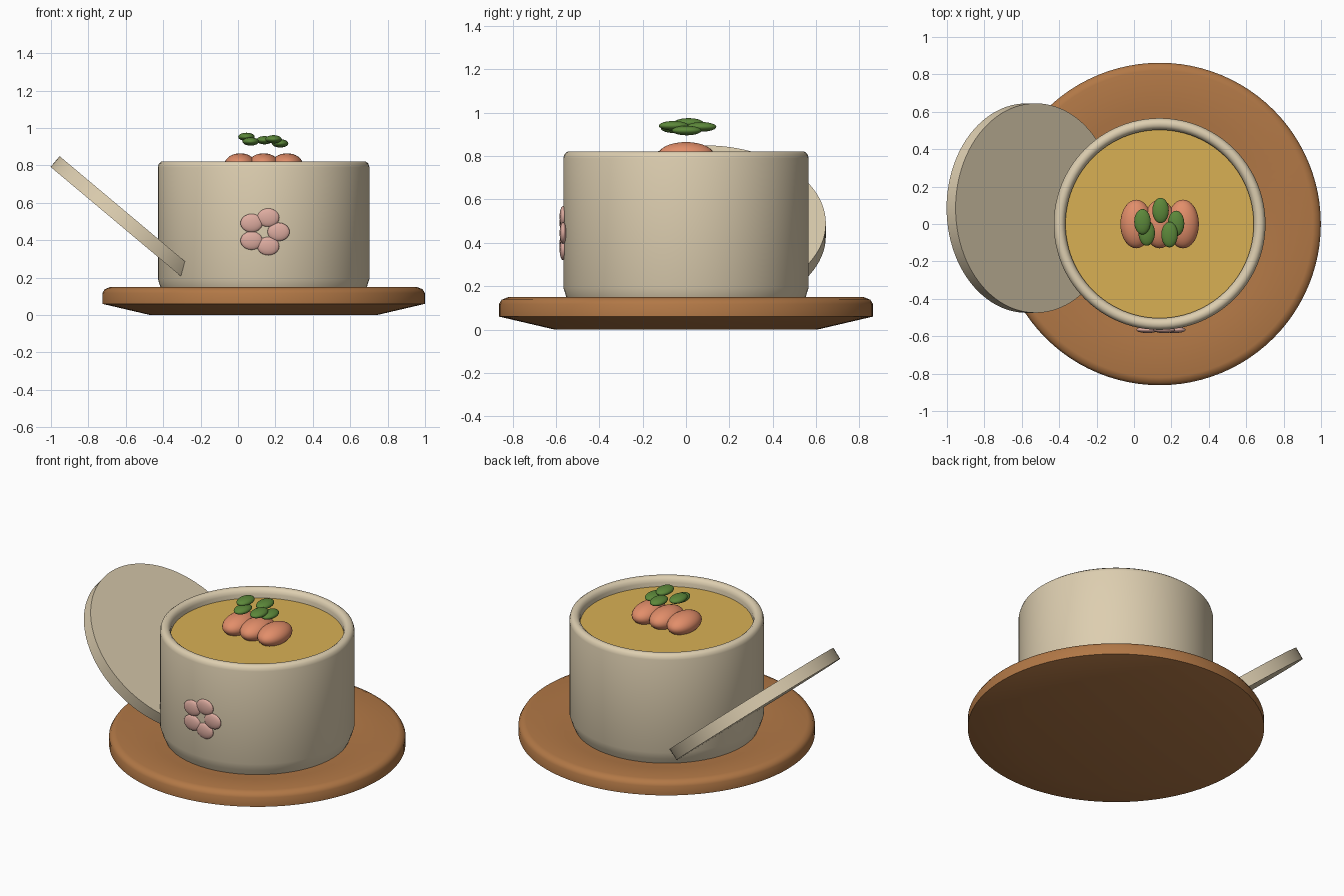
import bpy, bmesh, math
from mathutils import Matrix

if "Cube" in bpy.data.objects:
    bpy.data.objects.remove(bpy.data.objects["Cube"])

CX = 0.137  # shared axis of plate and pot


def srgb(r, g, b):
    lin = [((c / 255 + 0.055) / 1.055) ** 2.4 for c in (r, g, b)]
    return (*lin, 1.0)


def material(name, *rgb):
    m = bpy.data.materials.new(name)
    m.diffuse_color = srgb(*rgb)
    m.use_nodes = True
    m.node_tree.nodes["Principled BSDF"].inputs["Base Color"].default_value = m.diffuse_color
    return m


CERAMIC = material("cream ceramic", 221, 206, 176)
WOOD = material("brown wood", 178, 120, 70)
SOUP = material("golden soup", 217, 176, 84)
CARROT = material("orange carrot", 226, 142, 106)
LEAF = material("green leaf", 92, 136, 58)
PETAL = material("pink petal", 222, 172, 160)


def finish(bm, name, mat, angle=40):
    bmesh.ops.recalc_face_normals(bm, faces=bm.faces)
    me = bpy.data.meshes.new(name)
    bm.to_mesh(me)
    bm.free()
    me.materials.append(mat)
    ob = bpy.data.objects.new(name, me)
    bpy.context.collection.objects.link(ob)
    bpy.ops.object.select_all(action='DESELECT')
    ob.select_set(True)
    bpy.context.view_layer.objects.active = ob
    bpy.ops.object.shade_smooth_by_angle(angle=math.radians(angle))
    return ob


def lathe(name, profile, mat, angle=40, steps=96):
    """Spin a closed (radius, z) profile that starts and ends on the axis."""
    bm = bmesh.new()
    vs = [bm.verts.new((r, 0, z)) for r, z in profile]
    es = [bm.edges.new(p) for p in zip(vs, vs[1:])]
    bmesh.ops.spin(bm, geom=vs + es, cent=(0, 0, 0), axis=(0, 0, 1),
                   angle=math.tau, steps=steps, use_duplicate=False)
    bmesh.ops.remove_doubles(bm, verts=bm.verts, dist=1e-4)
    ob = finish(bm, name, mat, angle)
    ob.location.x = CX
    return ob


def ellipsoid(name, loc, radii, mat):
    bm = bmesh.new()
    bmesh.ops.create_uvsphere(bm, u_segments=32, v_segments=16, radius=1,
                              matrix=Matrix.Diagonal((*radii, 1)))
    finish(bm, name, mat, 180).location = loc


# Wooden plate with a shallow dip
lathe("plate", [(0, 0), (0.605, 0), (0.862, 0.06), (0.862, 0.118), (0.85, 0.138),
                (0.82, 0.15), (0.60, 0.115), (0, 0.115)], WOOD, 50)

# Pot with bevelled foot and rounded rim
lathe("pot", [(0, 0.10), (0.53, 0.10), (0.552, 0.15), (0.566, 0.195), (0.566, 0.79),
              (0.56, 0.81), (0.545, 0.822), (0.525, 0.822), (0.51, 0.81),
              (0.503, 0.79), (0.503, 0.70), (0, 0.70)], CERAMIC)

# Soup filling
lathe("soup", [(0, 0.69), (0.504, 0.69), (0.504, 0.765), (0, 0.765)], SOUP)

# Lid leaning against the pot
lid = lathe("lid", [(0, -0.0375), (0.56, -0.0375), (0.56, 0.0375), (0, 0.0375)], CERAMIC)
lid.location = (-0.549, 0.085, 0.461)
lid.rotation_euler.y = math.radians(40)

# Carrot pieces
for i in (-1, 0, 1):
    ellipsoid(f"carrot_{i + 2}", (CX + 0.125 * i, 0, 0.803), (0.085, 0.13, 0.062), CARROT)

# Herb leaves above the carrots
for i, loc in enumerate([(0.045, 0.012, 0.953), (0.068, -0.048, 0.928), (0.142, 0.072, 0.935),
                         (0.19, -0.057, 0.94), (0.225, 0.003, 0.918)]):
    ellipsoid(f"leaf_{i + 1}", loc, (0.044, 0.068, 0.022), LEAF)

# Flower relief on the front of the pot
for i in range(5):
    a = math.tau * i / 5
    ellipsoid(f"petal_{i + 1}", (CX + 0.08 * math.cos(a), -0.566, 0.445 + 0.08 * math.sin(a)),
              (0.059, 0.017, 0.049), PETAL)
